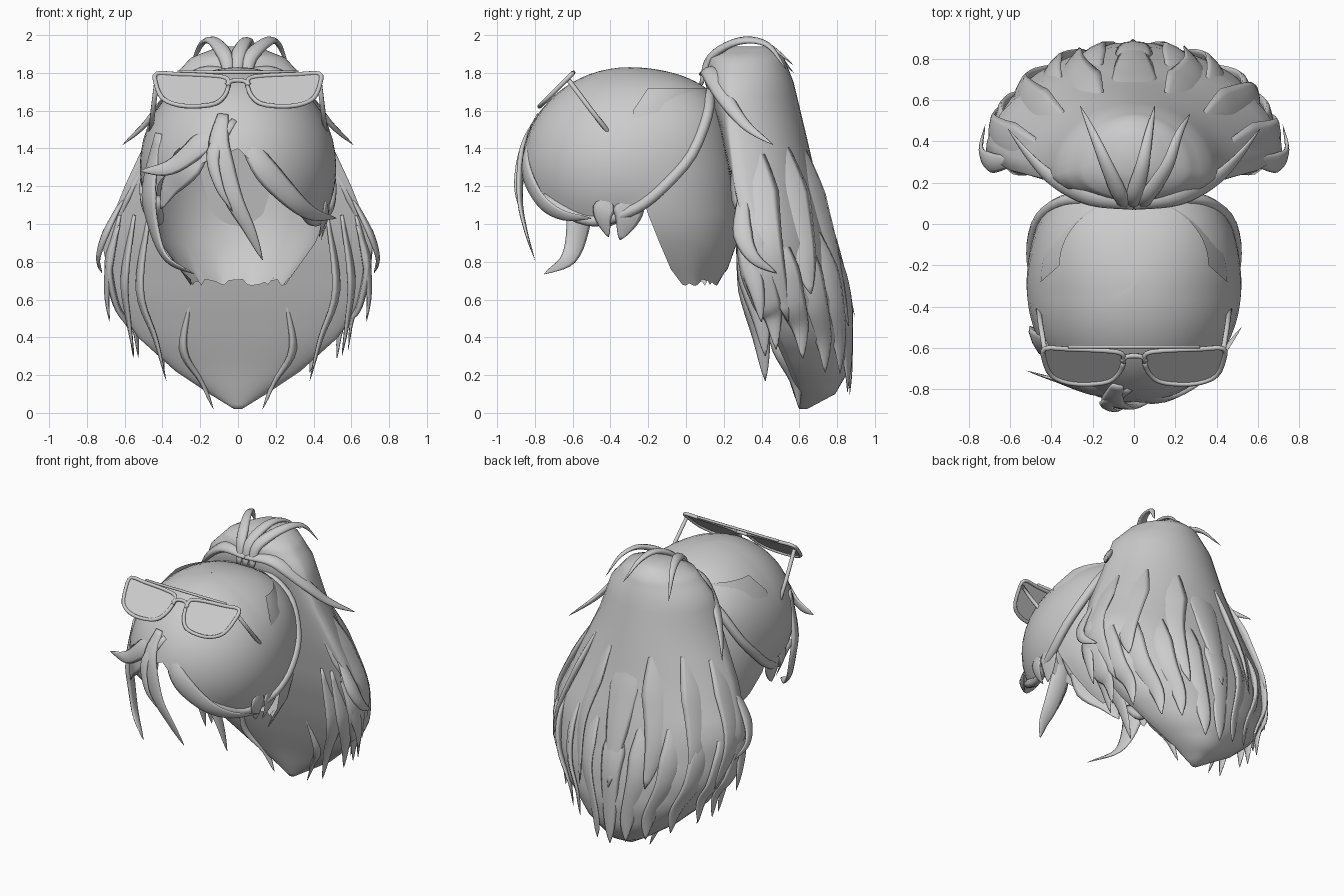
import bpy, bmesh, math, random
from mathutils import Vector as V

if "Cube" in bpy.data.objects:
    bpy.data.objects.remove(bpy.data.objects["Cube"])

random.seed(4)
grey = bpy.data.materials.new("soft_grey")
grey.diffuse_color = (0.6, 0.6, 0.6, 1)
grey.use_nodes = True
grey.node_tree.nodes["Principled BSDF"].inputs["Base Color"].default_value = grey.diffuse_color


def finish(name, bm, smooth=True, recalc=True):
    if recalc:
        bmesh.ops.recalc_face_normals(bm, faces=bm.faces)
    me = bpy.data.meshes.new(name)
    bm.to_mesh(me)
    bm.free()
    me.materials.append(grey)
    for p in me.polygons:
        p.use_smooth = smooth
    ob = bpy.data.objects.new(name, me)
    bpy.context.collection.objects.link(ob)
    return ob


def grid(name, rows, closed=False):
    """Skin rows of points into a surface."""
    bm = bmesh.new()
    vs = [[bm.verts.new(p) for p in r] for r in rows]
    n = len(rows[0])
    for a, b in zip(vs, vs[1:]):
        for i in range(n if closed else n - 1):
            j = (i + 1) % n
            bm.faces.new((a[i], a[j], b[j], b[i]))
    if closed:
        bm.faces.new(vs[0])
        bm.faces.new(vs[-1][::-1])
    return finish(name, bm)


def spline(pts, sub=5):
    p = [V(q) for q in pts]
    p = [2 * p[0] - p[1]] + p + [2 * p[-1] - p[-2]]
    out = []
    for i in range(1, len(p) - 2):
        a, b, c, d = p[i - 1:i + 3]
        for k in range(sub):
            t = k / sub
            out.append(0.5 * (2 * b + (c - a) * t + (2 * a - 5 * b + 4 * c - d) * t * t
                              + (3 * b - a - 3 * c + d) * t ** 3))
    return out + [p[-2]]


def sweep(name, path, width, thick, centre, taper=True, sides=8):
    """Sweep a flattened section, its flat side turned away from centre."""
    rows, n = [], len(path) - 1
    for i, p in enumerate(path):
        tan = (path[min(i + 1, n)] - path[max(i - 1, 0)]).normalized()
        out = p - V(centre)
        out = (out - tan * out.dot(tan)).normalized()
        side = tan.cross(out)
        u = i / n
        s = max(0.02, min(1, 0.35 + 2 * u) * (1 - u) ** 0.7) if taper else 1
        rows.append([p + side * width * s * math.cos(k * math.tau / sides)
                     + out * thick * s * math.sin(k * math.tau / sides) for k in range(sides)])
    return grid(name, rows, True)


def lock(name, pts, width, thick=0.03, centre=(0, -0.3, 1.3)):
    return sweep(name, spline(pts), width, thick, centre)


def lerp_table(table, x):
    for a, b in zip(table, table[1:]):
        if (a[0] - x) * (b[0] - x) <= 0:
            t = (x - a[0]) / (b[0] - a[0])
            return [p + (q - p) * t for p, q in zip(a, b)]
    return table[0] if abs(x - table[0][0]) < abs(x - table[-1][0]) else table[-1]


# Head cap: rounded dome trimmed along a swept hairline
HAIRLINE = [(-0.88, 1.22), (-0.8, 1.1), (-0.6, 1.02), (-0.4, 1.02), (-0.2, 1.12),
            (0, 1.31), (0.1, 1.5), (0.14, 1.77)]
RAD = (0.52, 0.57, 0.53)


def dome(a, e):
    d = V((math.cos(e) * math.cos(a), math.cos(e) * math.sin(a), math.sin(e)))
    n = 2.0 + 0.45 * min(1, max(0, d.y * 1.3 + 0.1))
    r = sum(abs(c / k) ** n for c, k in zip(d, RAD)) ** (-1 / n)
    return d * r + V((0, -0.3, 1.3))


def hairline(p):
    z = lerp_table(HAIRLINE, p.y)[1]
    # Side-parted forehead edge
    front = 1.4 - 0.95 * p.x if p.x > 0 else 1.4 + 0.4 * p.x
    w = min(1, max(0, (-0.48 - p.y) / 0.15))
    return z + max(0, front - z) * w


columns, rim = [], []
for i in range(81):
    a = math.pi / 2 + i * math.tau / 80
    e = math.pi / 2
    while e > -1 and dome(a, e).z > hairline(dome(a, e)):
        e -= 0.005
    columns.append([dome(a, math.pi / 2 + (e - math.pi / 2) * max(k, 0.02) / 14) for k in range(15)])
    rim.append(columns[-1][-1])
grid("head_cap", columns)

# Rolled hair along each side of the hairline
for name, part, y0 in (("left_hairline_roll", rim[:41], -0.6), ("right_hairline_roll", rim[:39:-1], -0.8)):
    path = spline([p for p in part if p.y > y0][::3], 3)
    sweep(name, path, 0.03, 0.028, (0, -0.3, 1.3), False)

# Nape hair: z, half width, front y, back y
NAPE = [(1.72, 0.36, -0.2, 0.12), (1.6, 0.45, -0.28, 0.2), (1.3, 0.5, -0.28, 0.27), (1.05, 0.47, -0.2, 0.29),
        (0.9, 0.41, -0.14, 0.27), (0.76, 0.31, -0.08, 0.22), (0.69, 0.25, -0.02, 0.17)]
rows = []
for z, w, yf, yb in NAPE:
    rows.append([(w * math.cos(t * math.pi / 32), yf + (yb - yf) * math.sin(t * math.pi / 32),
                  z + (random.uniform(-0.02, 0.02) if z < 0.7 else 0)) for t in range(33)])
grid("nape_hair", rows)
for s in (-1, 1):
    lock("sideburn_front", [(s * 0.47, -0.42, 1.14), (s * 0.46, -0.44, 1.04), (s * 0.43, -0.41, 0.93)], 0.08, 0.012)
    lock("sideburn_back", [(s * 0.48, -0.3, 1.14), (s * 0.47, -0.31, 1.03), (s * 0.44, -0.35, 0.915)], 0.11, 0.012)

# Ponytail body: z, half width, side y, back y, front y
TAIL = [(1.94, 0.1, 0.35, 0.45, 0.24), (1.88, 0.25, 0.27, 0.52, 0.12), (1.75, 0.37, 0.24, 0.57, 0.1),
        (1.5, 0.46, 0.23, 0.63, 0.18), (1.2, 0.6, 0.26, 0.7, 0.24), (0.9, 0.72, 0.33, 0.79, 0.3),
        (0.6, 0.66, 0.42, 0.86, 0.39), (0.4, 0.53, 0.5, 0.88, 0.46), (0.22, 0.33, 0.58, 0.86, 0.53),
        (0.1, 0.15, 0.62, 0.79, 0.57), (0.02, 0.02, 0.61, 0.64, 0.6)]


def tail(t, z, grow=1.0):
    _, w, ym, yb, yf = lerp_table(TAIL, z)
    s = math.sin(t)
    return V((w * grow * math.cos(t), ym + ((yb - ym) * s * grow if s >= 0 else (yf - ym) * -s), z))


levels = [p.z for p in spline([(0, 0, r[0]) for r in TAIL], 3)]
grid("ponytail", [[tail(i * math.tau / 40, z) for i in range(40)] for z in levels], True)

# Layered pointed locks over the ponytail
AXIS = (0, 0.4, 0.8)
for k in range(11):
    t = math.pi * k / 10
    c = abs(math.cos(t))
    z = 0.1 + 0.24 * c ** 1.5 + random.uniform(-0.05, 0.05)
    lock("lower_lock", [tail(t, 1.0, 0.93), tail(t, 0.8, 0.98), tail(t, 0.58, 1.0),
                        tail(t, z + 0.12, 1.02), tail(t, z + 0.08, 1.03) - V((0, 0, 0.12))], 0.12, 0.03, AXIS)
for k in range(7):
    t = math.pi * (k + 0.5) / 7
    z = 0.55 + random.uniform(-0.1, 0.12)
    d = random.uniform(-0.12, 0.12)
    lock("upper_lock", [tail(t, 1.45, 0.9), tail(t, 1.15, 0.96), tail(t + d * 0.4, 0.85, 1.0),
                        tail(t + d, z, 1.06)], 0.17, 0.035, AXIS)

for s in (-1, 1):
    # Loose locks framing the front of the ponytail
    for x0, x1, y, z, w in ((0.66, 0.68, 0.4, 0.48, 0.08), (0.58, 0.55, 0.42, 0.3, 0.1),
                            (0.5, 0.38, 0.42, 0.17, 0.1), (0.27, 0.13, 0.6, 0.02, 0.06)):
        z0 = 1.05 if x0 > 0.4 else 0.6
        y0 = 0.3 if x0 > 0.4 else 0.42
        lock("front_edge_lock", [(s * x0 * 0.95, y0, z0), (s * (x0 + 0.02), 0.5 * (y0 + y) - 0.01, 0.55 * z0 + 0.45 * z),
                                 (s * (0.3 * x0 + 0.7 * x1 + 0.02), y - 0.02, 0.25 * z0 + 0.75 * z),
                                 (s * x1, y, z)], w, 0.03, AXIS)
    lock("outer_curl", [(s * 0.6, 0.3, 1.15), (s * 0.7, 0.3, 0.95), (s * 0.74, 0.36, 0.82),
                        (s * 0.72, 0.48, 0.74)], 0.07, 0.025, AXIS)
    # Wisp sweeping from the knot over each side
    lock("side_wisp", [(0, 0.09, 1.8), (s * 0.2, 0.13, 1.8), (s * 0.38, 0.21, 1.66),
                       (s * 0.5, 0.32, 1.52), (s * 0.61, 0.46, 1.42)], 0.07, 0.035, (0, 0.3, 1.4))

# Knot strands arching up and over the crown
for x0, x1, x2, y, z in ((-0.05, -0.13, -0.26, 0.57, 1.8), (0, 0.04, 0.1, 0.57, 1.84), (0.05, 0.16, 0.27, 0.53, 1.82)):
    lock("knot_strand", [(x0, 0.08, 1.74), (x0 * 1.3, 0.13, 1.88), (x1, 0.28, 1.968),
                         (0.5 * (x1 + x2), 0.43, 1.95), (x2, y, z)], 0.055, 0.03, (0, 0.3, 1.6))

# Bangs
C = (0, -0.35, 1.3)
lock("centre_bang", [(-0.08, -0.78, 1.58), (-0.1, -0.86, 1.4), (-0.03, -0.88, 1.15), (0.06, -0.85, 0.97),
                     (0.13, -0.8, 0.81)], 0.085, 0.025, C)
lock("thin_bang", [(-0.02, -0.8, 1.55), (-0.13, -0.87, 1.38), (-0.1, -0.9, 1.2), (-0.03, -0.88, 1.07)], 0.05, 0.02, C)
lock("right_bang", [(0.02, -0.8, 1.52), (0.12, -0.85, 1.32), (0.28, -0.78, 1.14), (0.4, -0.66, 1.05),
                    (0.52, -0.5, 1.03)], 0.09, 0.025, C)
lock("left_bang", [(-0.05, -0.78, 1.55), (-0.2, -0.8, 1.42), (-0.36, -0.76, 1.3), (-0.52, -0.71, 1.28)], 0.09, 0.025, C)
lock("left_inner_bang", [(-0.15, -0.78, 1.5), (-0.27, -0.78, 1.32), (-0.36, -0.7, 1.2), (-0.41, -0.64, 1.08)], 0.13, 0.015, C)
lock("left_curl", [(-0.42, -0.58, 1.48), (-0.47, -0.57, 1.2), (-0.45, -0.57, 1.0), (-0.38, -0.62, 0.82),
                   (-0.23, -0.75, 0.735)], 0.11, 0.03, C)

# Sunglasses pushed up on the head, in a plane tilted back 45 degrees
LENS = [(0.05, 0.02), (0.06, 0.08), (0.15, 0.1), (0.32, 0.11), (0.43, 0.115), (0.435, 0.04),
        (0.4, -0.07), (0.32, -0.12), (0.22, -0.13), (0.12, -0.11), (0.07, -0.05)]


def tilt(u, v):
    return V((u, -0.683 + 0.707 * v, 1.715 + 0.707 * v))


def rod(name, pts, r=0.012):
    sweep(name, pts, r, r, (0, -0.3, 1.2), False)


for s in (-1, 1):
    ring = spline([tilt(s * u, v) for u, v in LENS + LENS[:1]], 3)
    rod("lens_frame", ring)
    bm = bmesh.new()
    f = bm.faces.new([bm.verts.new(p) for p in ring[:-1]])
    f.normal_update()
    if f.normal.z < 0:
        f.normal_flip()
    finish("lens", bm, False, False)
    rod("temple", [V((s * 0.43, -0.62, 1.76)), V((s * 0.45, -0.5, 1.6)), V((s * 0.465, -0.39, 1.46))], 0.013)
rod("brow_bar", [tilt(-0.32, 0.125), tilt(0, 0.125), tilt(0.32, 0.125)], 0.009)
rod("bridge", spline([tilt(-0.06, 0.03), tilt(-0.03, 0.06), tilt(0.03, 0.06), tilt(0.06, 0.03)]), 0.012)
